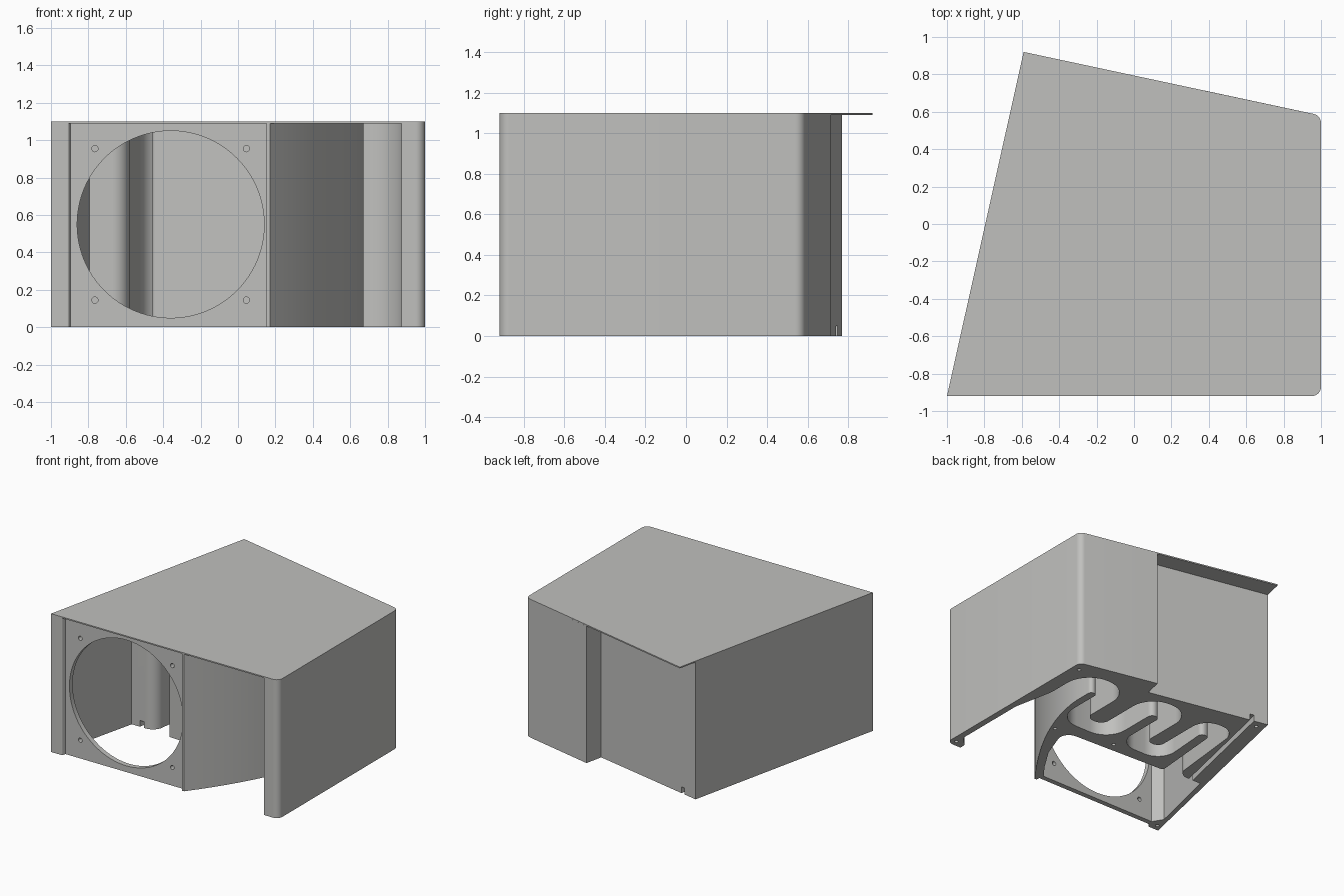
import bpy, bmesh, math
from mathutils import Vector, Matrix

if "Cube" in bpy.data.objects:
    bpy.data.objects.remove(bpy.data.objects["Cube"])

TOP, LID = 1.09, 0.01

grey = bpy.data.materials.new("light_grey")
grey.diffuse_color = (0.53, 0.53, 0.515, 1)
grey.use_nodes = True
grey.node_tree.nodes["Principled BSDF"].inputs["Base Color"].default_value = grey.diffuse_color


def rounded(points, steps=10):
    """Closed 2D outline; each point is (x, y) or (x, y, fillet radius)."""
    out, n = [], len(points)
    for i, p in enumerate(points):
        c = Vector(p[:2])
        r = p[2] if len(p) > 2 else 0
        if r == 0:
            out.append(c)
            continue
        a = Vector(points[i - 1][:2]) - c
        b = Vector(points[(i + 1) % n][:2]) - c
        half = a.angle(b) / 2
        a.normalize()
        b.normalize()
        mid = c + (a + b).normalized() * (r / math.sin(half))
        s = c + a * (r / math.tan(half)) - mid
        e = c + b * (r / math.tan(half)) - mid
        sweep = math.atan2(s.x * e.y - s.y * e.x, s.dot(e))
        for k in range(steps + 1):
            t = sweep * k / steps
            out.append(mid + Vector((s.x * math.cos(t) - s.y * math.sin(t),
                                     s.x * math.sin(t) + s.y * math.cos(t))))
    return out


def curve(a, b, c, n=14):
    """Quadratic curve from a to c, steered by b."""
    return [tuple((1 - t) ** 2 * p + 2 * t * (1 - t) * q + t * t * r
                  for p, q, r in zip(a, b, c))
            for t in (k / n for k in range(n + 1))]


def add_prism(bm, outline, z0, z1):
    f = bm.faces.new([bm.verts.new((p[0], p[1], z0)) for p in outline])
    top = bmesh.ops.extrude_face_region(bm, geom=[f])["geom"]
    bmesh.ops.translate(bm, vec=(0, 0, z1 - z0),
                        verts=[v for v in top if isinstance(v, bmesh.types.BMVert)])


def add_rod(bm, at, r, depth, along_y=False, sides=16):
    m = Matrix.Translation(at)
    if along_y:
        m = m @ Matrix.Rotation(math.pi / 2, 4, 'X')
    bmesh.ops.create_cone(bm, cap_ends=True, segments=sides, radius1=r, radius2=r,
                          depth=depth, matrix=m)


def finish(bm, name):
    bmesh.ops.remove_doubles(bm, verts=bm.verts, dist=1e-5)
    bmesh.ops.recalc_face_normals(bm, faces=bm.faces)
    me = bpy.data.meshes.new(name)
    bm.to_mesh(me)
    bm.free()
    ob = bpy.data.objects.new(name, me)
    bpy.context.collection.objects.link(ob)
    me.materials.append(grey)
    return ob


def smooth(ob):
    bpy.ops.object.select_all(action='DESELECT')
    ob.select_set(True)
    bpy.context.view_layer.objects.active = ob
    bpy.ops.object.shade_smooth_by_angle(angle=math.radians(30))


# Fan plate along the front, with its shallow recess
plate = [(-1, -.92), (-.905, -.92, .01), (-.895, -.89), (.152, -.89), (.152, -.92)]
# Flared outlet wall
horn = curve((.17, -.92), (.64, -.30), (.67, .15))
# Baffles standing on the inner block
island = [(.67, .31, .029), (.61, .31, .029), (.61, -.14, .18), (.12, -.14, .18),
          (.12, .34, .039), (.04, .34, .039), (.04, -.13, .15), (-.37, -.13, .15),
          (-.335, .36, .034), (-.41, .36, .034), (-.46, -.22, .02)]
# Chamber behind the fan
chamber = [(.45, -.26, .08), (.34, -.56), (.23, -.735), (.145, -.85),
           (-.88, -.85), (-.93, -.77), (-.795, -.20)]
# Baffles hanging from the back wall
outer_bends = [(-.59, -.20, .09), (-.51, .54, .14), (-.22, .54, .14),
               (-.22, .02, .055), (-.10, .02, .055), (-.10, .54, .19),
               (.30, .54, .19), (.30, .0, .07), (.455, .0, .07),
               (.455, .51, .21), (.885, .51, .21)]
# Right wall with its front post, then the stepped back wall
shell = [(.885, .12, .3), (.95, -.20, .3), (.95, -.80, .05), (.875, -.87, .03),
         (.875, -.92), (1, -.92, .05), (1, .58, .05), (.375, .714),
         (.345, .573), (-.623, .77)]

bm = bmesh.new()
add_prism(bm, rounded(plate + horn + island + chamber + outer_bends + shell), 0, TOP)
body = finish(bm, "duct_body")

# Cutters: fan opening, fan screw holes, corner screw holes, cable groove
bm = bmesh.new()
add_rod(bm, (-.36, -.92, .55), .5, .16, True, 96)
for x in (-.765, .045):
    for z in (.145, .955):
        add_rod(bm, (x, -.92, z), .017, .16, True)
for x, y in ((.94, .50), (.525, -.267), (.05, -.17), (-.575, .695),
             (-.95, -.87), (.955, -.87)):
    add_rod(bm, (x, y, 0), .014, .2)
add_prism(bm, [(-.50, .80), (-.735, -.25), (-.70, -.25), (-.465, .80)], -.05, .05)
cutter = finish(bm, "hole_cutter")
cutter.hide_render = True

mod = body.modifiers.new("holes", 'BOOLEAN')
mod.operation, mod.solver, mod.object = 'DIFFERENCE', 'EXACT', cutter
bpy.context.view_layer.objects.active = body
bpy.ops.object.modifier_apply(modifier=mod.name)
bpy.data.objects.remove(cutter)
smooth(body)

# Thin lid that overhangs the stepped back wall
bm = bmesh.new()
add_prism(bm, rounded([(-1, -.92), (1, -.92, .05), (1, .58, .05), (-.59, .92)]),
          TOP, TOP + LID)
smooth(finish(bm, "lid"))
